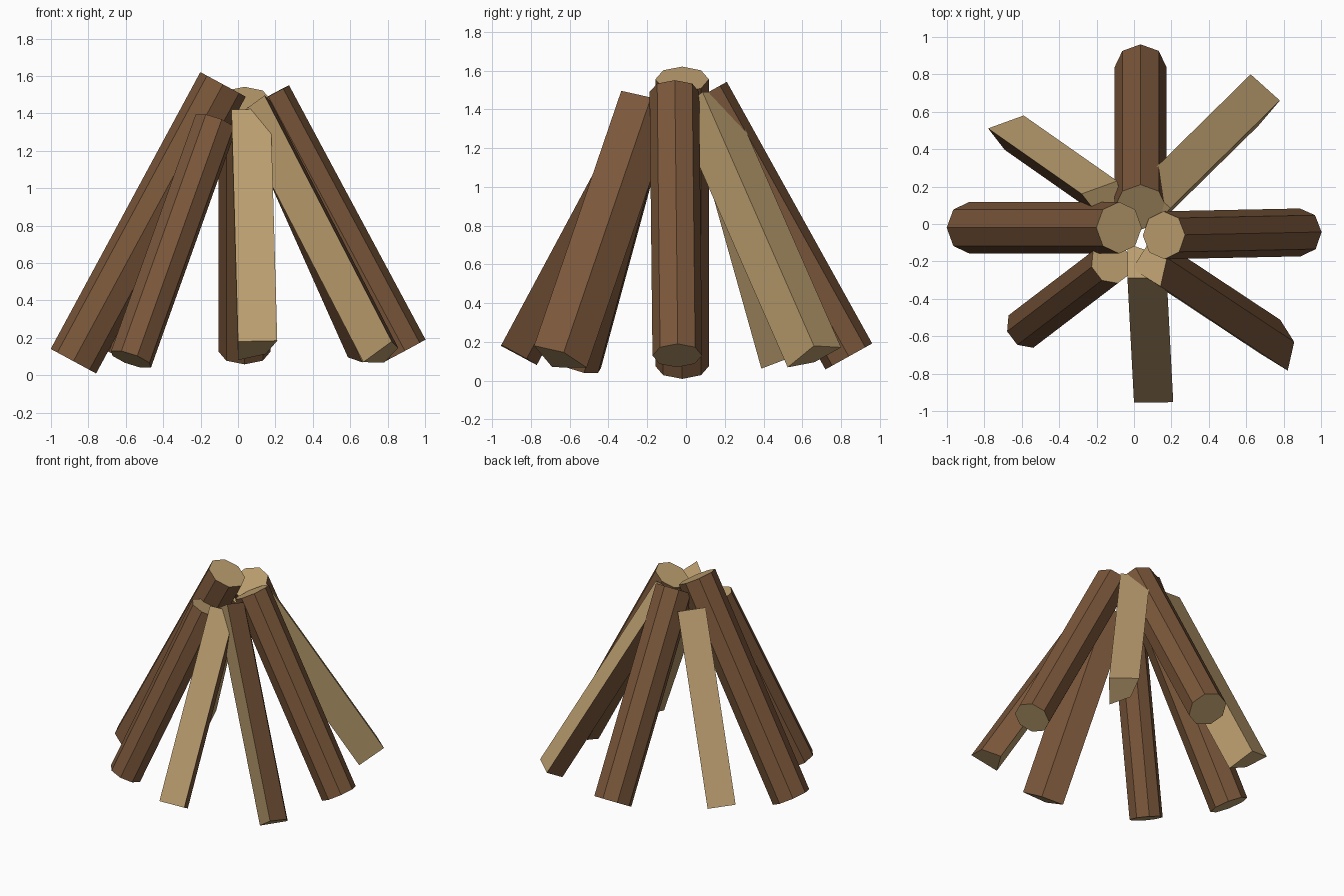
import bpy, bmesh, math
from mathutils import Vector

if "Cube" in bpy.data.objects:
    bpy.data.objects.remove(bpy.data.objects["Cube"])


def material(name, rgb):
    m = bpy.data.materials.new(name)
    m.diffuse_color = (*rgb, 1)
    m.use_nodes = True
    m.node_tree.nodes["Principled BSDF"].inputs["Base Color"].default_value = m.diffuse_color
    return m


BARK = material("brown bark", (0.195, 0.095, 0.043))
CUT = material("pale cut wood", (0.49, 0.335, 0.155))


def prism(name, ring, axis, cut_sides=()):
    """Extrude a ring of points along axis; both ends and cut_sides are pale."""
    bm = bmesh.new()
    n = len(ring)
    low = [bm.verts.new(p) for p in ring]
    high = [bm.verts.new(p + axis) for p in ring]
    bm.faces.new(low).material_index = 1
    bm.faces.new(high).material_index = 1
    for i in range(n):
        j = (i + 1) % n
        f = bm.faces.new((low[i], low[j], high[j], high[i]))
        f.material_index = 1 if i in cut_sides else 0
    bmesh.ops.recalc_face_normals(bm, faces=bm.faces)
    me = bpy.data.meshes.new(name)
    bm.to_mesh(me)
    bm.free()
    me.materials.append(BARK)
    me.materials.append(CUT)
    bpy.context.collection.objects.link(bpy.data.objects.new(name, me))


def frame(axis, hint):
    """Two unit directions square to the axis, the first nearest to hint."""
    w = axis.normalized()
    u = (hint - w * hint.dot(w)).normalized()
    return u, w.cross(u)


def round_log(name, bottom, top, radius, turn=0.0):
    b, t = Vector(bottom), Vector(top)
    u, v = frame(t - b, Vector((0, 0, 1)))
    angles = [math.radians(45 * i + turn) for i in range(8)]
    prism(name, [b + (u * math.cos(a) + v * math.sin(a)) * radius for a in angles], t - b)


def quarter_log(name, heart, axis, middle, radius=0.21):
    """Quarter of an octagonal log: heart edge, two split faces, two bark faces."""
    p, axis = Vector(heart), Vector(axis)
    u, v = frame(axis, Vector(middle))
    angles = [math.radians(a) for a in (-45, 0, 45)]
    ring = [p] + [p + (u * math.cos(a) + v * math.sin(a)) * radius for a in angles]
    prism(name, ring, axis, cut_sides=(0, 3))


# Whole logs
round_log("left_log", (-0.88, -0.02, 0.075), (-0.08, -0.02, 1.555), 0.138)
round_log("right_log", (0.89, -0.045, 0.13), (0.16, -0.06, 1.49), 0.128)
round_log("back_log", (0.035, 0.84, 0.125), (0.035, 0.09, 1.475), 0.138)
round_log("front_left_log", (-0.572, -0.55, 0.085), (-0.12, -0.205, 1.35), 0.118, 22.5)

# Split logs: heart edge at the foot, direction and length, middle of the bark
quarter_log("front_split_log", (0.0, -0.955, 0.18), (-0.035, 0.665, 1.24), (1, 0.88, -0.47))
quarter_log("back_right_split_log", (0.78, 0.66, 0.18), (-0.585, -0.575, 1.31), (-0.28, 0.0, -0.11))
quarter_log("back_left_split_log", (-0.59, 0.58, 0.135), (0.5, -0.35, 1.25), (-0.143, -0.26, -0.017))
quarter_log("front_right_split_log", (0.67, -0.69, 0.07), (-0.68, 0.45, 1.315), (0.26, 0.08, 0.10))
